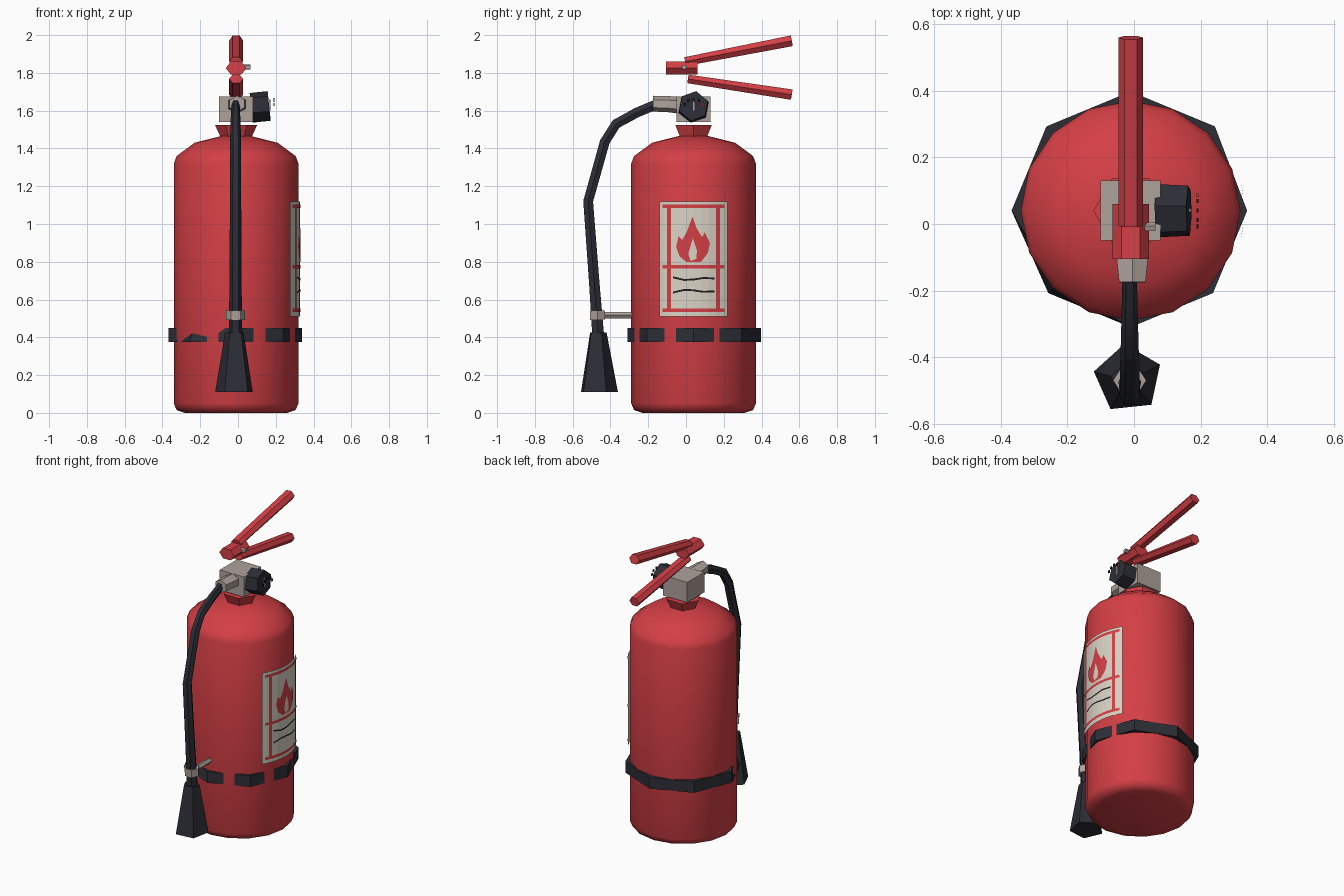
import bpy, bmesh
from math import sin, cos, pi, radians, sqrt
from mathutils import Vector

old = bpy.data.objects.get("Cube")
if old:
    bpy.data.objects.remove(old)

CX, CY = -0.01, 0.04      # axis of the tank
TANK_R = 0.33


def material(name, rgb):
    m = bpy.data.materials.new(name)
    m.use_nodes = True
    m.diffuse_color = (*rgb, 1)
    m.node_tree.nodes["Principled BSDF"].inputs["Base Color"].default_value = (*rgb, 1)
    return m


RED = material("red_paint", (0.66, 0.05, 0.06))
DARK = material("dark_rubber", (0.026, 0.027, 0.037))
METAL = material("warm_grey_metal", (0.43, 0.36, 0.33))
PAPER = material("label_white", (0.70, 0.65, 0.56))
INK = material("label_black", (0.012, 0.011, 0.013))


def finish(name, bm, mat, smooth=0):
    bmesh.ops.recalc_face_normals(bm, faces=bm.faces)
    mesh = bpy.data.meshes.new(name)
    bm.to_mesh(mesh)
    bm.free()
    mesh.materials.append(mat)
    ob = bpy.data.objects.new(name, mesh)
    bpy.context.collection.objects.link(ob)
    if smooth:
        bpy.ops.object.select_all(action='DESELECT')
        ob.select_set(True)
        bpy.context.view_layer.objects.active = ob
        bpy.ops.object.shade_smooth_by_angle(angle=radians(smooth))
    return ob


def loft(name, mat, path, sizes, sides, turn=0, smooth=0):
    """Tube through path; sizes are (half width, half height) pairs."""
    bm = bmesh.new()
    pts = [Vector(p) for p in path]
    rings = []
    for i, p in enumerate(pts):
        t = (pts[min(i + 1, len(pts) - 1)] - pts[max(i - 1, 0)]).normalized()
        side = Vector((0, 1, 0)) if abs(t.x) > 0.9 else Vector((1, 0, 0))
        up = t.cross(side).normalized()
        a, b = sizes[i]
        angles = [radians(turn) + 2 * pi * k / sides for k in range(sides)]
        rings.append([bm.verts.new(p + side * a * cos(w) + up * b * sin(w)) for w in angles])
    for lo, hi in zip(rings, rings[1:]):
        for k in range(sides):
            n = (k + 1) % sides
            bm.faces.new((lo[k], lo[n], hi[n], hi[k]))
    bm.faces.new(rings[0])
    bm.faces.new(rings[-1])
    return finish(name, bm, mat, smooth)


def box(name, mat, lo, hi):
    bm = bmesh.new()
    bmesh.ops.create_cube(bm, size=1)
    for v in bm.verts:
        v.co = [(a + b) / 2 + c * (b - a) for a, b, c in zip(lo, hi, v.co)]
    return finish(name, bm, mat)


def wrapped(name, mat, shapes, lift):
    """Flat (y, z) outlines bent round the tank side."""
    bm = bmesh.new()
    for shape in shapes:
        bm.faces.new([bm.verts.new((0, y, z)) for y, z in shape])
    for k in range(-4, 6):
        bmesh.ops.bisect_plane(bm, geom=bm.verts[:] + bm.edges[:] + bm.faces[:],
                               plane_co=(0, CY + k * 0.04, 0), plane_no=(0, 1, 0))
    for v in bm.verts:
        v.co.x = CX + sqrt((TANK_R + lift) ** 2 - (v.co.y - CY) ** 2)
    ob = finish(name, bm, mat)
    if ob.data.polygons[0].normal.x < 0:
        ob.data.flip_normals()
    return ob


def rect(y0, y1, z0, z1):
    return [(y0, z0), (y1, z0), (y1, z1), (y0, z1)]


# Tank
profile = [(0.27, 0.0), (0.315, 0.015), (0.33, 0.05), (0.33, 1.32), (0.315, 1.36),
           (0.22, 1.43), (0.08, 1.465)]
loft("tank", RED, [(CX, CY, z) for r, z in profile], [(r, r) for r, z in profile],
     16, smooth=50)

# Strap: an eight-sided band, sinking into the tank at one front corner
bm = bmesh.new()
cols = []
for k in range(8):
    w = k * pi / 4
    r = 0.358 if 1 <= k <= 4 else 0.35
    top = 0.318 if k == 5 else r
    cols.append([bm.verts.new((CX + q * cos(w), CY + q * sin(w), z))
                 for q, z in ((r, 0.375), (top, 0.45), (top - 0.04, 0.45), (r - 0.04, 0.375))])
for k in range(8):
    a, b = cols[k], cols[(k + 1) % 8]
    for j in range(4):
        n = (j + 1) % 4
        bm.faces.new((a[j], b[j], b[n], a[n]))
finish("strap", bm, DARK)

# Label and its printed details
wrapped("label_plate", PAPER, [rect(-0.14, 0.22, 0.51, 1.12)], 0.008)
lines = [rect(-0.125, 0.205, z, z + 0.018) for z in (0.535, 0.765, 1.085)]
lines += [rect(y, y + 0.02, 0.535, 1.1) for y in (-0.1, 0.16)]
wrapped("label_frame", RED, lines, 0.011)
flame = [(0.0, 0.80), (-0.035, 0.83), (-0.052, 0.88), (-0.04, 0.935), (-0.02, 0.915),
         (0.005, 0.96), (0.035, 1.04), (0.055, 0.98), (0.085, 0.93), (0.1, 0.955),
         (0.127, 0.90), (0.115, 0.845), (0.08, 0.80)]
wrapped("label_flame", RED, [flame], 0.011)
core = [(0.025, 0.805), (0.012, 0.84), (0.036, 0.925), (0.058, 0.86), (0.055, 0.815)]
wrapped("label_flame_core", PAPER, [core], 0.014)
waves = []
for z, s in ((0.71, -1), (0.645, 1)):
    ys = [-0.07, -0.01, 0.04, 0.09, 0.15]
    zs = [z + s * d for d in (-0.008, 0.006, 0.004, -0.004, -0.002)]
    waves.append([(y, h - 0.005) for y, h in zip(ys, zs)]
                 + [(y, h + 0.005) for y, h in reversed(list(zip(ys, zs)))])
wrapped("label_text_lines", INK, waves, 0.011)

# Neck and valve
loft("neck_collar", RED, [(CX, CY, 1.455), (CX, CY, 1.525)],
     [(0.08, 0.08), (0.112, 0.112)], 6)
box("valve_block", METAL, (-0.1, -0.05, 1.54), (0.08, 0.13, 1.675))
loft("hose_connector", METAL, [(-0.005, -0.04, 1.63), (-0.005, -0.1, 1.635), (-0.005, -0.175, 1.637)],
     [(0.05, 0.045), (0.055, 0.042), (0.046, 0.042)], 6, 30)

# Pressure gauge with dial marks
loft("gauge", DARK, [(0.07, 0.04, 1.615), (0.165, 0.04, 1.625)],
     [(0.085, 0.08), (0.08, 0.08)], 6, 20)
for k in range(5):
    w = radians(20 + 35 * k)
    y, z = 0.04 + 0.05 * cos(w), 1.62 + 0.04 * sin(w)
    box("gauge_mark_%d" % (k + 1), RED if k == 0 else INK,
        (0.188, y - 0.006, z - 0.008), (0.194, y + 0.006, z + 0.008))
box("gauge_needle", METAL, (0.165, 0.036, 1.6), (0.171, 0.046, 1.66))

# Squeeze handles, hinge and pin
loft("hinge_block", RED, [(CX, -0.105, 1.825), (CX, 0.06, 1.825)],
     [(0.055, 0.04), (0.055, 0.04)], 6)
loft("upper_handle", RED, [(CX, -0.005, 1.86), (CX, 0.56, 1.97)],
     [(0.037, 0.027), (0.037, 0.033)], 6)
loft("lower_handle", RED, [(CX, 0.01, 1.768), (CX, 0.56, 1.685)],
     [(0.037, 0.026), (0.037, 0.032)], 6)
loft("safety_pin", METAL, [(0.03, -0.01, 1.83), (0.065, -0.01, 1.83)],
     [(0.014, 0.014)] * 2, 5)

# Hose, horn and clip
hose = [(-0.165, 1.63), (-0.26, 1.59), (-0.37, 1.53), (-0.43, 1.435), (-0.518, 1.12),
        (-0.485, 0.68), (-0.465, 0.41)]
widths = (0.022, 0.024, 0.027, 0.029, 0.03, 0.032, 0.036)
loft("hose", DARK, [(-0.013, y, z) for y, z in hose],
     [(w, max(w, 0.03)) for w in widths], 6, smooth=40)
loft("horn", DARK, [(-0.018, -0.465, 0.11), (-0.018, -0.467, 0.425)],
     [(0.105, 0.105), (0.052, 0.047)], 5, 168)
loft("clip_ring", METAL, [(-0.013, -0.468, 0.492), (-0.013, -0.47, 0.542)],
     [(0.05, 0.045)] * 2, 6)
loft("clip_arm", METAL, [(-0.01, -0.45, 0.517), (-0.01, -0.27, 0.517)],
     [(0.018, 0.018)] * 2, 5)
